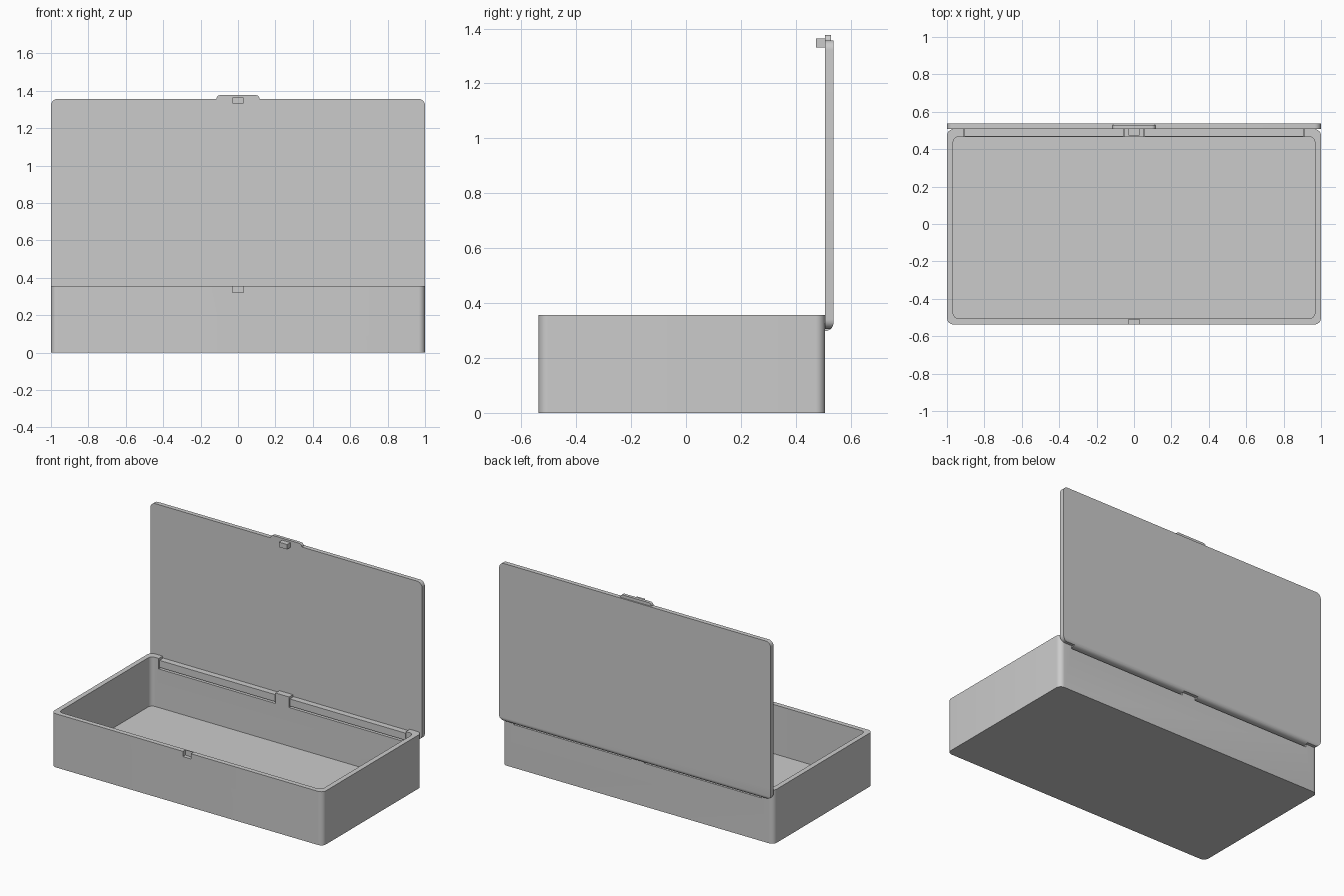
import bpy, bmesh, math

cube = bpy.data.objects.get("Cube")
if cube:
    bpy.data.objects.remove(cube, do_unlink=True)

# One plain grey for everything
grey = bpy.data.materials.new("plain grey")
grey.use_nodes = True
COLOUR = (0.6, 0.6, 0.6, 1)
grey.diffuse_color = COLOUR
for node in grey.node_tree.nodes:
    if node.type == "BSDF_PRINCIPLED":
        node.inputs["Base Color"].default_value = COLOUR

# How a flat outline (u, v) and a depth d map to space
PLACE = {
    "x": lambda u, v, d: (d, u, v),
    "y": lambda u, v, d: (u, d, v),
    "z": lambda u, v, d: (u, v, d),
}


def arc(cu, cv, r, start, end, steps=8):
    return [(cu + r * math.cos(math.radians(start + (end - start) * i / steps)),
             cv + r * math.sin(math.radians(start + (end - start) * i / steps)))
            for i in range(steps + 1)]


def rounded(u0, u1, v0, v1, r):
    return (arc(u1 - r, v1 - r, r, 0, 90) + arc(u0 + r, v1 - r, r, 90, 180)
            + arc(u0 + r, v0 + r, r, 180, 270) + arc(u1 - r, v0 + r, r, 270, 360))


def prism(name, outline, axis, d0, d1):
    """Extrude an outline along an axis."""
    bm = bmesh.new()
    base = bm.faces.new([bm.verts.new(PLACE[axis](u, v, d0)) for u, v in outline])
    top = bmesh.ops.extrude_face_region(bm, geom=[base])["geom"]
    shift = PLACE[axis](0, 0, d1 - d0)
    bmesh.ops.translate(bm, vec=shift, verts=[g for g in top if isinstance(g, bmesh.types.BMVert)])
    bmesh.ops.recalc_face_normals(bm, faces=bm.faces)
    mesh = bpy.data.meshes.new(name)
    bm.to_mesh(mesh)
    bm.free()
    mesh.materials.append(grey)
    obj = bpy.data.objects.new(name, mesh)
    bpy.context.collection.objects.link(obj)
    return obj


def block(name, x0, x1, y0, y1, z0, z1):
    return prism(name, [(x0, y0), (x1, y0), (x1, y1), (x0, y1)], "z", z0, z1)


def activate(obj):
    bpy.ops.object.select_all(action="DESELECT")
    obj.select_set(True)
    bpy.context.view_layer.objects.active = obj


def combine(obj, other, operation):
    mod = obj.modifiers.new(operation.lower(), "BOOLEAN")
    mod.operation, mod.solver, mod.object = operation, "EXACT", other
    activate(obj)
    bpy.ops.object.modifier_apply(modifier=mod.name)
    bpy.data.objects.remove(other, do_unlink=True)


def finish(obj):
    activate(obj)
    bpy.ops.object.shade_smooth_by_angle(angle=math.radians(30))


FRONT, BACK, LID_BACK = -0.537, 0.507, 0.537
RIM, LID_TOP = 0.357, 1.357
HINGE_Z, HINGE_R = 0.328, 0.03

# Open box with a thin floor
box = prism("box", rounded(-1, 1, FRONT, BACK, 0.035), "z", 0, RIM)
cavity = prism("cavity", rounded(-0.967, 0.967, FRONT + 0.032, 0.466, 0.03), "z", 0.03, 0.5)
combine(box, cavity, "DIFFERENCE")

# Hinge slots in the back rim, either side of a middle post
for side in (-1, 1):
    ends = sorted((side * 0.05, side * 0.91))
    combine(box, block("slot", *ends, 0.44, 0.56, 0.287, 0.5), "DIFFERENCE")

# Catch recess in the front rim
combine(box, block("recess", -0.03, 0.03, -0.6, FRONT + 0.026, 0.322, 0.5), "DIFFERENCE")
finish(box)

# Upright lid with its lower back edge rounded
lid = prism("lid", rounded(-1, 1, 0.306, LID_TOP, 0.035), "y", BACK, LID_BACK)
hinge_curve = arc(BACK, HINGE_Z, HINGE_R, -90, 0)
side_profile = hinge_curve + [(LID_BACK, 1.5), (BACK - 0.1, 1.5), (BACK - 0.1, HINGE_Z - HINGE_R)]
combine(lid, prism("lid_profile", side_profile, "x", -1.1, 1.1), "INTERSECT")
finish(lid)

# Hinge tongues reaching from the lid into the slots
tongue = hinge_curve + [(BACK + 0.02, 0.345), (0.467, 0.345), (0.467, HINGE_Z - HINGE_R)]
for side, label in ((1, "left"), (-1, "right")):
    ends = sorted((side * 0.055, side * 0.905))
    finish(prism(label + "_hinge_tongue", tongue, "x", *ends))

# Finger tab and catch on the free edge of the lid
tab_outline = rounded(-0.115, 0.115, 1.33, 1.377, 0.02)
finish(prism("finger_tab", tab_outline, "y", BACK, 0.528))
block("catch", -0.03, 0.03, 0.473, BACK + 0.005, 1.331, 1.364)
